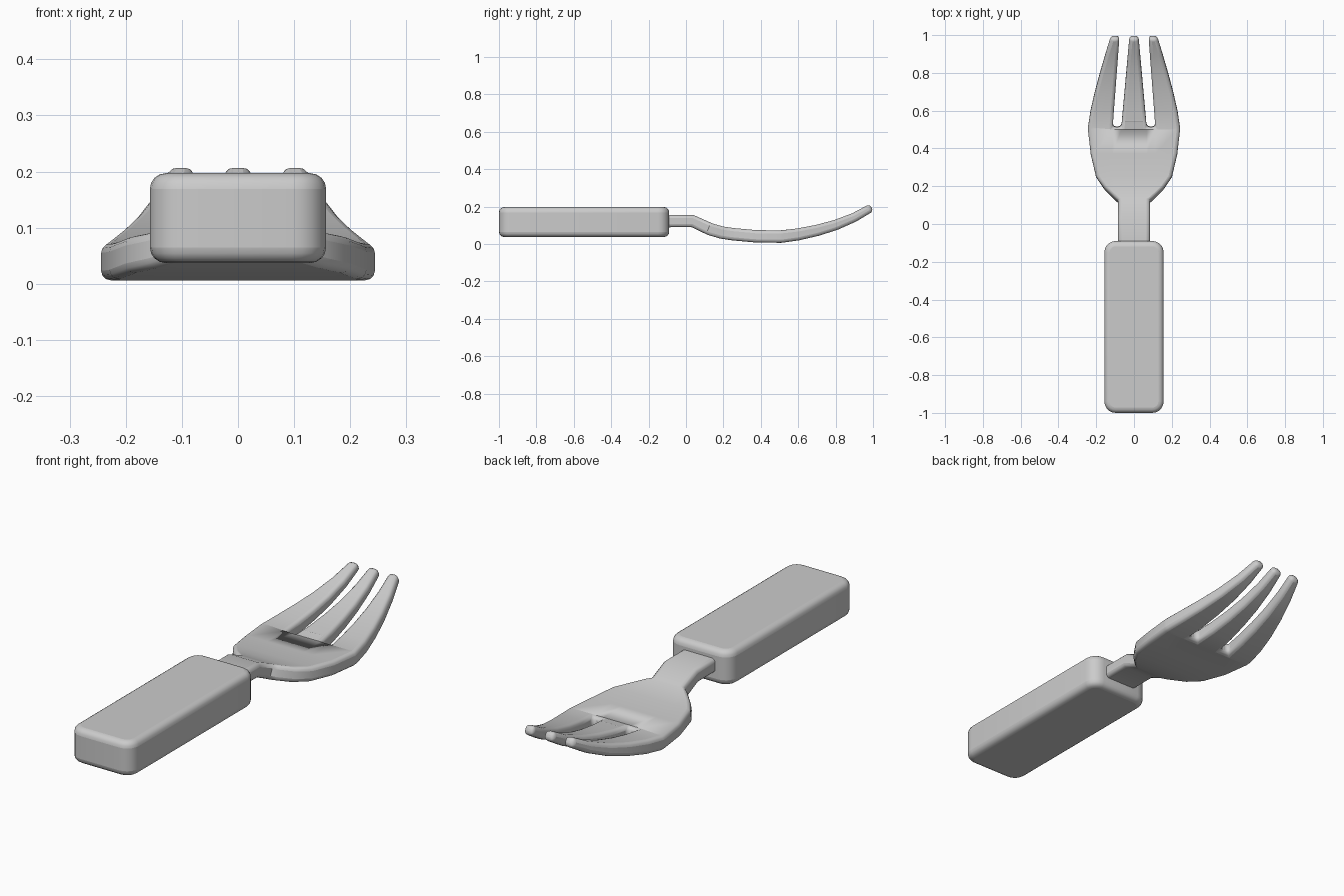
import bpy, bmesh
from mathutils import Vector

if "Cube" in bpy.data.objects:
    bpy.data.objects.remove(bpy.data.objects["Cube"])


def finish(name, bm, bevel, segments, angle=0.7):
    bmesh.ops.recalc_face_normals(bm, faces=bm.faces)
    me = bpy.data.meshes.new(name)
    bm.to_mesh(me)
    bm.free()
    ob = bpy.data.objects.new(name, me)
    bpy.context.collection.objects.link(ob)
    mod = ob.modifiers.new("Bevel", 'BEVEL')
    mod.width = bevel
    mod.segments = segments
    mod.limit_method = 'ANGLE'
    mod.angle_limit = angle
    mod.use_clamp_overlap = False
    bpy.context.view_layer.objects.active = ob
    ob.select_set(True)
    bpy.ops.object.shade_smooth_by_angle(angle=0.7)
    ob.select_set(False)
    return ob


# Handle: box with large rounded vertical corners and softened rims
bm = bmesh.new()
bmesh.ops.create_cube(bm, size=1)
for v in bm.verts:
    v.co = Vector((v.co.x * 0.314, v.co.y * 0.91 - 0.545, v.co.z * 0.16 + 0.117))
upright = [e for e in bm.edges if abs(e.verts[0].co.z - e.verts[1].co.z) > 0.1]
bmesh.ops.bevel(bm, geom=upright, offset=0.06, segments=5, profile=0.5, affect='EDGES')
finish("handle", bm, 0.028, 4)

# Neck, bowl and tines: stations of (y, centre z, thickness, half width)
stations = [
    (-0.14, 0.122, 0.066, 0.085), (0.035, 0.122, 0.066, 0.085),
    (0.12, 0.083, 0.066, 0.085), (0.135, 0.077, 0.066, 0.105),
    (0.19, 0.061, 0.066, 0.16), (0.25, 0.052, 0.066, 0.201),
    (0.37, 0.041, 0.066, 0.229), (0.50, 0.039, 0.066, 0.244),
    (0.515, 0.040, 0.066, 0.243), (0.60, 0.051, 0.064, 0.230),
    (0.70, 0.072, 0.060, 0.207), (0.80, 0.101, 0.055, 0.180),
    (0.90, 0.142, 0.049, 0.151), (0.992, 0.194, 0.043, 0.123),
]
SLOT = 8  # station where the slots begin
bm = bmesh.new()
rows = []
for i, (y, z, t, w) in enumerate(stations):
    a, b = stations[max(i - 1, 0)], stations[min(i + 1, len(stations) - 1)]
    n = Vector((0, a[1] - b[1], b[0] - a[0])).normalized() * t / 2
    k = max(0, (y - 0.515) / 0.477)
    inner, outer = 0.067 - 0.043 * k, 0.113 - 0.036 * k
    if i < SLOT:
        inner, outer = min(inner, w * 0.35), min(outer, w * 0.65)
    if i == SLOT - 1:
        inner, outer = 0.067, 0.113
    xs = (-w, -outer, -inner, inner, outer, w)
    rows.append([[bm.verts.new(Vector((x, y, z)) + s * n) for x in xs] for s in (-1, 1)])


def cell(i, c):
    return 0 <= i < len(rows) - 1 and 0 <= c < 5 and not (i >= SLOT and c in (1, 3))


for i in range(len(rows) - 1):
    (b0, t0), (b1, t1) = rows[i], rows[i + 1]
    for c in range(5):
        if not cell(i, c):
            continue
        d = c + 1
        bm.faces.new((t0[c], t0[d], t1[d], t1[c]))
        bm.faces.new((b0[c], b1[c], b1[d], b0[d]))
        # side walls wherever the neighbouring cell is empty
        if not cell(i, c - 1):
            bm.faces.new((b0[c], t0[c], t1[c], b1[c]))
        if not cell(i, c + 1):
            bm.faces.new((b0[d], b1[d], t1[d], t0[d]))
        if not cell(i - 1, c):
            bm.faces.new((b0[c], b0[d], t0[d], t0[c]))
        if not cell(i + 1, c):
            bm.faces.new((b1[c], t1[c], t1[d], b1[d]))
finish("fork_head", bm, 0.017, 3, 1.1)
